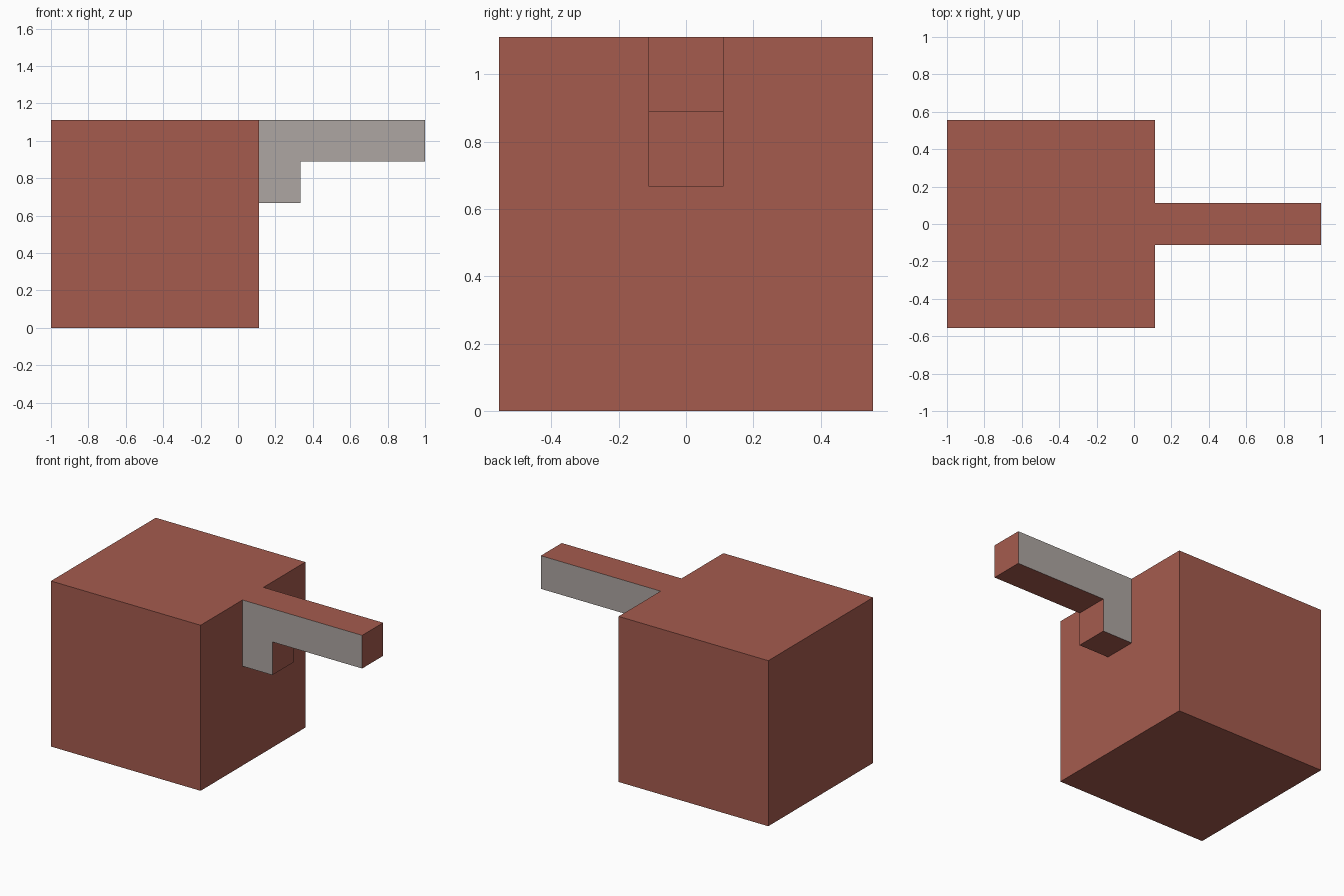
import bpy, bmesh

if "Cube" in bpy.data.objects:
    bpy.data.objects.remove(bpy.data.objects["Cube"])

U = 2 / 9  # the whole model sits on a grid of this unit


def material(name, rgb):
    m = bpy.data.materials.new(name)
    m.diffuse_color = (*rgb, 1)
    m.use_nodes = True
    m.node_tree.nodes["Principled BSDF"].inputs["Base Color"].default_value = m.diffuse_color
    return m


red = material("brick_red", (0.376, 0.105, 0.076))
grey = material("warm_grey", (0.423, 0.381, 0.361))


def extrude_profile(name, profile, half_width, mats):
    """Extrude an x-z outline (grid units) across y, centred on y = 0."""
    bm = bmesh.new()
    face = bm.faces.new([bm.verts.new((x * U, -half_width * U, z * U)) for x, z in profile])
    ext = bmesh.ops.extrude_face_region(bm, geom=[face], use_keep_orig=True)
    verts = [g for g in ext["geom"] if isinstance(g, bmesh.types.BMVert)]
    bmesh.ops.translate(bm, verts=verts, vec=(0, 2 * half_width * U, 0))
    bmesh.ops.recalc_face_normals(bm, faces=bm.faces)
    # a second material, if given, goes on the faces pointing sideways
    for f in bm.faces:
        f.material_index = int(len(mats) > 1 and abs(f.normal.y) > 0.9)
    mesh = bpy.data.meshes.new(name)
    bm.to_mesh(mesh)
    bm.free()
    for m in mats:
        mesh.materials.append(m)
    ob = bpy.data.objects.new(name, mesh)
    bpy.context.collection.objects.link(ob)
    return ob


# Main cube
extrude_profile("block", [(-4.5, 0), (0.5, 0), (0.5, 5), (-4.5, 5)], 2.5, [red])

# L-shaped arm with grey flanks
arm = extrude_profile("arm", [(0.5, 3), (1.5, 3), (1.5, 4), (4.5, 4), (4.5, 5), (0.5, 5)],
                      0.5, [red, grey])

# Drop the arm's hidden end that lies against the block
bm = bmesh.new()
bm.from_mesh(arm.data)
hidden = [f for f in bm.faces if f.normal.x < -0.9]
bmesh.ops.delete(bm, geom=hidden, context='FACES_ONLY')
bm.to_mesh(arm.data)
bm.free()
